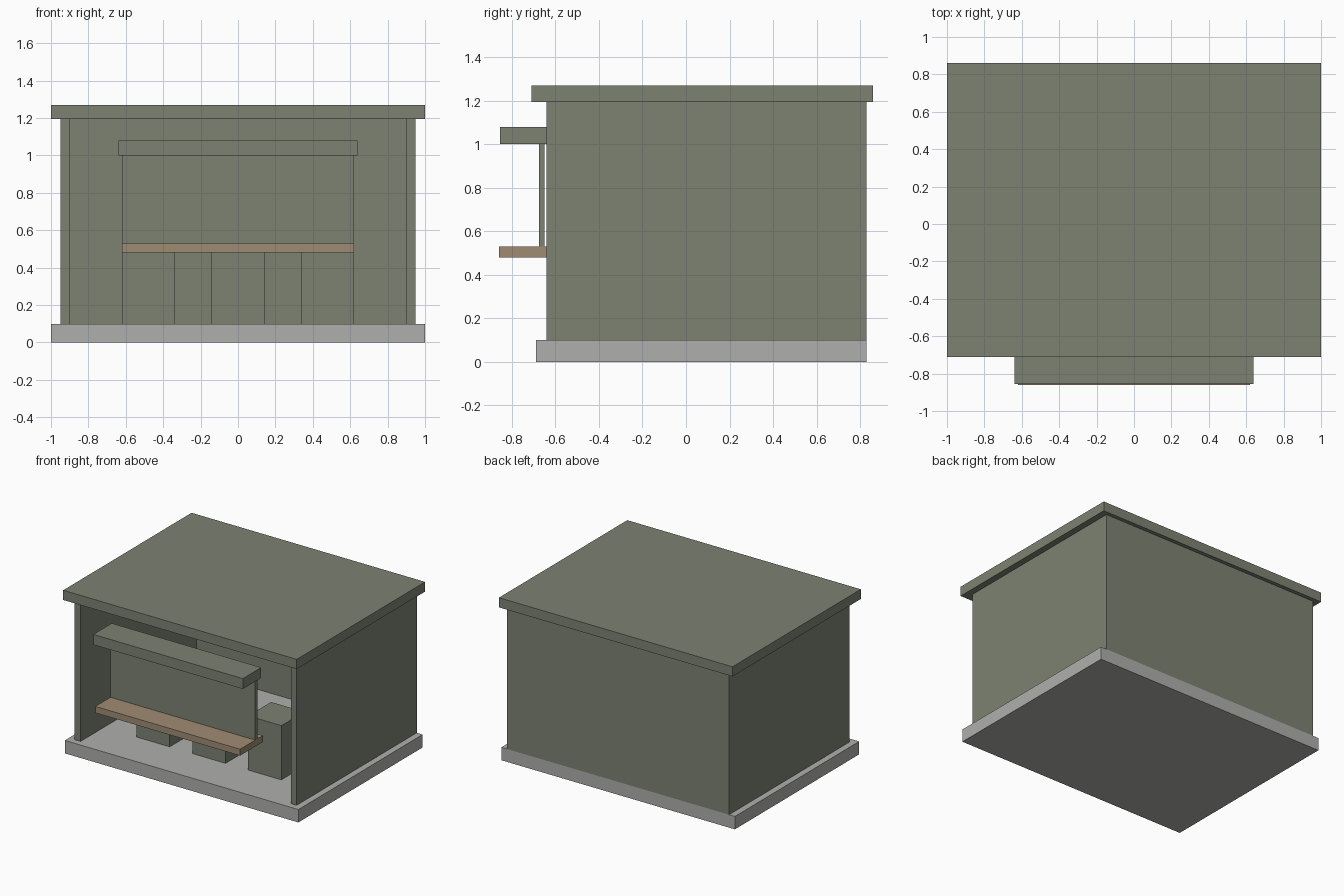
import bpy
import bmesh
from mathutils import Vector

cube = bpy.data.objects.get("Cube")
if cube:
    bpy.data.objects.remove(cube, do_unlink=True)


def make_material(name, rgb):
    mat = bpy.data.materials.new(name)
    mat.use_nodes = True
    colour = (*rgb, 1)
    mat.diffuse_color = colour
    mat.node_tree.nodes["Principled BSDF"].inputs["Base Color"].default_value = colour
    return mat


green = make_material("sage green", (0.205, 0.225, 0.17))
grey = make_material("concrete grey", (0.43, 0.43, 0.42))
wood = make_material("light wood", (0.35, 0.26, 0.17))


def box(name, x, y, z, mat):
    """Box spanning the (low, high) range on each axis."""
    low, high = (Vector(v) for v in zip(x, y, z))
    mesh = bpy.data.meshes.new(name)
    bm = bmesh.new()
    bmesh.ops.create_cube(bm, size=1)
    bmesh.ops.scale(bm, vec=high - low, verts=bm.verts)
    bm.to_mesh(mesh)
    bm.free()
    mesh.materials.append(mat)
    obj = bpy.data.objects.new(name, mesh)
    obj.location = (low + high) / 2
    bpy.context.collection.objects.link(obj)
    return obj


FLOOR, EAVES = 0.1, 1.195
FRONT, BACK = -0.64, 0.83
HALF, WALL = 0.95, 0.05

# Slab, walls and flat roof
box("floor_slab", (-1, 1), (-0.69, BACK), (0, FLOOR), grey)
box("right_wall", (-HALF, WALL - HALF), (FRONT, BACK), (FLOOR, EAVES), green)
box("left_wall", (HALF - WALL, HALF), (FRONT, BACK), (FLOOR, EAVES), green)
box("back_wall", (WALL - HALF, HALF - WALL), (BACK - WALL, BACK), (FLOOR, EAVES), green)
box("roof", (-1, 1), (-0.71, 0.86), (EAVES, 1.27), green)

# Serving hatch: awning, shutter panel and wooden counter
box("awning", (-0.64, 0.64), (-0.855, -0.63), (1.0, 1.08), green)
box("shutter_panel", (-0.62, 0.62), (-0.675, -0.65), (0.53, 1.0), green)
box("counter", (-0.62, 0.62), (-0.86, -0.58), (0.48, 0.53), wood)

# Three cabinets standing inside
for side, x in (("right", -0.478), ("middle", 0), ("left", 0.478)):
    box(side + "_cabinet", (x - 0.142, x + 0.142), (-0.355, -0.075), (FLOOR, 0.52), green)
